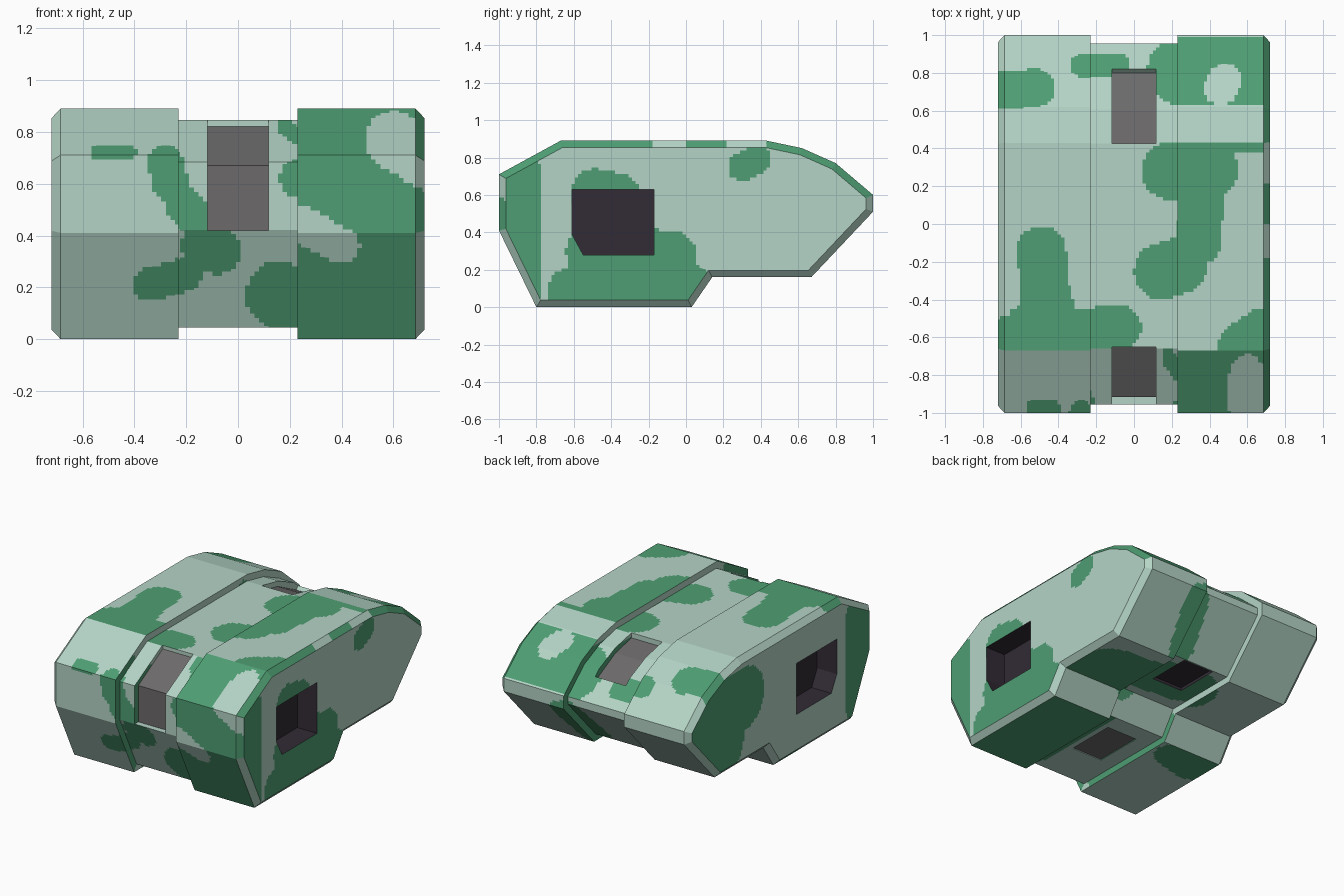
import bpy, bmesh
from mathutils import Vector

if "Cube" in bpy.data.objects:
    bpy.data.objects.remove(bpy.data.objects["Cube"])

# ---- materials (sRGB picked, stored linear) ----
def material(name, rgb):
    lin = [((c / 255 + 0.055) / 1.055) ** 2.4 for c in rgb]
    m = bpy.data.materials.new(name)
    m.diffuse_color = (*lin, 1)
    m.use_nodes = True
    m.node_tree.nodes["Principled BSDF"].inputs["Base Color"].default_value = m.diffuse_color
    return m

PALE, GREEN, GREY, DARK = range(4)
MATS = [material("pale_green", (180, 212, 198)), material("camo_green", (78, 158, 115)),
        material("panel_grey", (108, 106, 107)), material("socket_dark", (50, 43, 53))]

# ---- helpers ----
def new_object(name, bm):
    bmesh.ops.recalc_face_normals(bm, faces=bm.faces[:])
    me = bpy.data.meshes.new(name)
    bm.to_mesh(me)
    bm.free()
    for m in MATS:
        me.materials.append(m)
    ob = bpy.data.objects.new(name, me)
    bpy.context.collection.objects.link(ob)
    return ob

def inset(poly, d):
    """Move every edge of a counter-clockwise profile inward by d."""
    out, n = [], len(poly)
    for i in range(n):
        a, b, c = (Vector(poly[(i + k) % n]) for k in (-1, 0, 1))
        u, v = (b - a).normalized(), (c - b).normalized()
        n1, n2 = Vector((-u.y, u.x)), Vector((-v.y, v.x))
        out.append(b + (n1 + n2) * d / (1 + n1.dot(n2)))
    return out

def loft(stations, mats=None, cap=PALE):
    """Skin (x, profile) stations; mats gives a material per profile edge."""
    bm = bmesh.new()
    rings = [[bm.verts.new((x, p[0], p[1])) for p in prof] for x, prof in stations]
    n = len(rings[0])
    for r, s in zip(rings, rings[1:]):
        for i in range(n):
            f = bm.faces.new((r[i], r[(i + 1) % n], s[(i + 1) % n], s[i]))
            f.material_index = mats[i] if mats else PALE
    for r in (rings[0], rings[-1]):
        bm.faces.new(r).material_index = cap
    return bm

# ---- armour hull: two full side blocks, a slimmer centre, chamfered ends ----
FULL = [(-.8, 0), (.03, 0), (.14, .16), (.67, .16), (1, .51), (1, .6), (.8, .77),
        (.62, .85), (.43, .89), (-.67, .89), (-1, .71), (-1, .41)]
RIM, SLIM = inset(FULL, .037), inset(FULL, .045)
half = [(.23, SLIM), (.23, FULL), (.685, FULL), (.72, RIM)]
hull = new_object("armour_hull", loft([(-x, p) for x, p in reversed(half)] + half))

# ---- recesses: sockets are dark throughout, panels have a grey floor ----
def cut(name, poly, x0, x1, edges, colour, cap=PALE):
    mats = [colour if i in edges else PALE for i in range(len(poly))]
    c = new_object(name, loft([(x0, poly), (x1, poly)], mats, cap))
    c.hide_render = True
    mod = hull.modifiers.new(name, 'BOOLEAN')
    mod.operation, mod.solver, mod.object = 'DIFFERENCE', 'EXACT', c
    cutters.append(c)

def block(y0, y1, z1):
    return [(y0, -.1), (y1, -.1), (y1, z1), (y0, z1)]

cutters, W = [], .117
side = [(-.55, .28), (-.17, .28), (-.17, .63), (-.61, .63), (-.61, .39)]
cut("right_socket_cutter", side, .57, .8, range(5), DARK, DARK)
cut("left_socket_cutter", side, -.8, -.57, range(5), DARK, DARK)
front = [(-1.1, .42), (-.915, .42), (-.915, .67), (-.65, .82), (-.65, 1), (-1.1, 1)]
cut("front_panel_cutter", front, -W, W, (1, 2), GREY)
rear = [(.425, 1), (.425, .81), (.6, .772), (.8, .672), (1, .905)]
cut("rear_panel_cutter", rear, -W, W, (1, 2), GREY)
cut("belly_panel_cutter", block(-.47, -.12, .05), -W, W, (2,), GREY)
cut("under_socket_cutter", block(.33, .64, .225), -W, W, range(4), DARK, DARK)

bpy.context.view_layer.update()
dg = bpy.context.evaluated_depsgraph_get()
bm = bmesh.new()
bm.from_mesh(hull.evaluated_get(dg).to_mesh())
hull.modifiers.clear()
for c in cutters:
    bpy.data.objects.remove(c)

# ---- camouflage: round-ended strokes (start, end, radius) per viewing side ----
front_green = [(-.28, .68, -.26, .6, .07), (-.21, .52, -.16, .46, .07), (-.13, .36, -.08, .34, .09),
               (-.34, .21, -.2, .25, .065), (-.54, .72, -.42, .72, .03), (.23, .62, .3, .62, .07),
               (.16, .17, .3, .1, .13), (.18, .82, .23, .78, .03)]
front_pale = [(.23, .45, .4, .36, .07), (.6, .77, .75, .68, .11)]
top_green = [(-.49, -.14, -.46, -.45, .13), (-.65, -.6, -.08, -.55, .12), (-.58, -.53, -.42, -.42, .1),
             (.19, .28, .4, .29, .15), (.36, .2, .34, -.1, .12), (.15, -.25, .24, -.22, .15),
             (.15, .41, .7, .41, .025), (.58, -.66, .7, -.58, .14), (-.7, .71, -.52, .72, .1),
             (-.28, .84, -.08, .84, .06), (.25, .81, .7, .81, .18)]
top_pale = [(.46, .72, .48, .76, .09)]
right_green = [(-.93, .1, -.93, .7, .16), (-.48, .6, -.38, .58, .14), (-.6, .08, 0, .1, .14),
               (-.5, .3, -.08, .27, .14), (.3, .75, .38, .79, .075)]
left_green = [(.4, .6, .8, .6, .22), (.6, .35, .78, .45, .2), (-.9, .15, -.9, .7, .2)]
bottom_green = [(.5, -.6, .5, 0, .35), (-.1, .4, .5, .35, .2), (-.6, -.1, -.4, -.05, .15)]
rear_green = [(.2, .25, .25, .45, .11)]

def covered(u, v, strokes):
    p = Vector((u, v))
    for x0, y0, x1, y1, r in strokes:
        a, d = Vector((x0, y0)), Vector((x1 - x0, y1 - y0))
        t = min(1, max(0, (p - a).dot(d) / d.length_squared))
        if (p - a - d * t).length < r:
            return True
    return False

def camo(co, n):
    if abs(n.x) > .9:
        return covered(co.y, co.z, right_green if n.x > 0 else left_green)
    edge = n.x > .5     # right-hand chamfer has its own bands
    n = Vector((0, n.y, n.z)).normalized()
    if edge and n.z > .3:
        return not (-.18 < co.y < 0 or .22 < co.y < .43)
    if edge and n.z < -.3:
        return False
    if n.y < -.3:       # front: the right block is mostly green
        return ((co.x > .23 or covered(co.x, co.z, front_green))
                and not covered(co.x, co.z, front_pale))
    if n.z > .3:
        return covered(co.x, co.y, top_green) and not covered(co.x, co.y, top_pale)
    if n.y > .3:
        return covered(co.x, co.z, rear_green)
    return covered(co.x, co.y, bottom_green)

# ---- cut the shell finely and paint each cell ----
STEP = .018
for axis, lo, hi in ((2, 0, .89), (0, -.72, .72), (1, -1, 1)):
    normal = Vector([float(i == axis) for i in range(3)])
    for k in range(1, int((hi - lo) / STEP) + 1):
        pos = lo + STEP * k - .0083
        bmesh.ops.bisect_plane(bm, geom=bm.verts[:] + bm.edges[:] + bm.faces[:],
                               dist=1e-5, plane_co=normal * pos, plane_no=normal)
bm.normal_update()
for f in bm.faces:
    f.smooth = False
    if f.material_index == PALE and camo(f.calc_center_median(), f.normal):
        f.material_index = GREEN
bm.to_mesh(hull.data)
bm.free()
